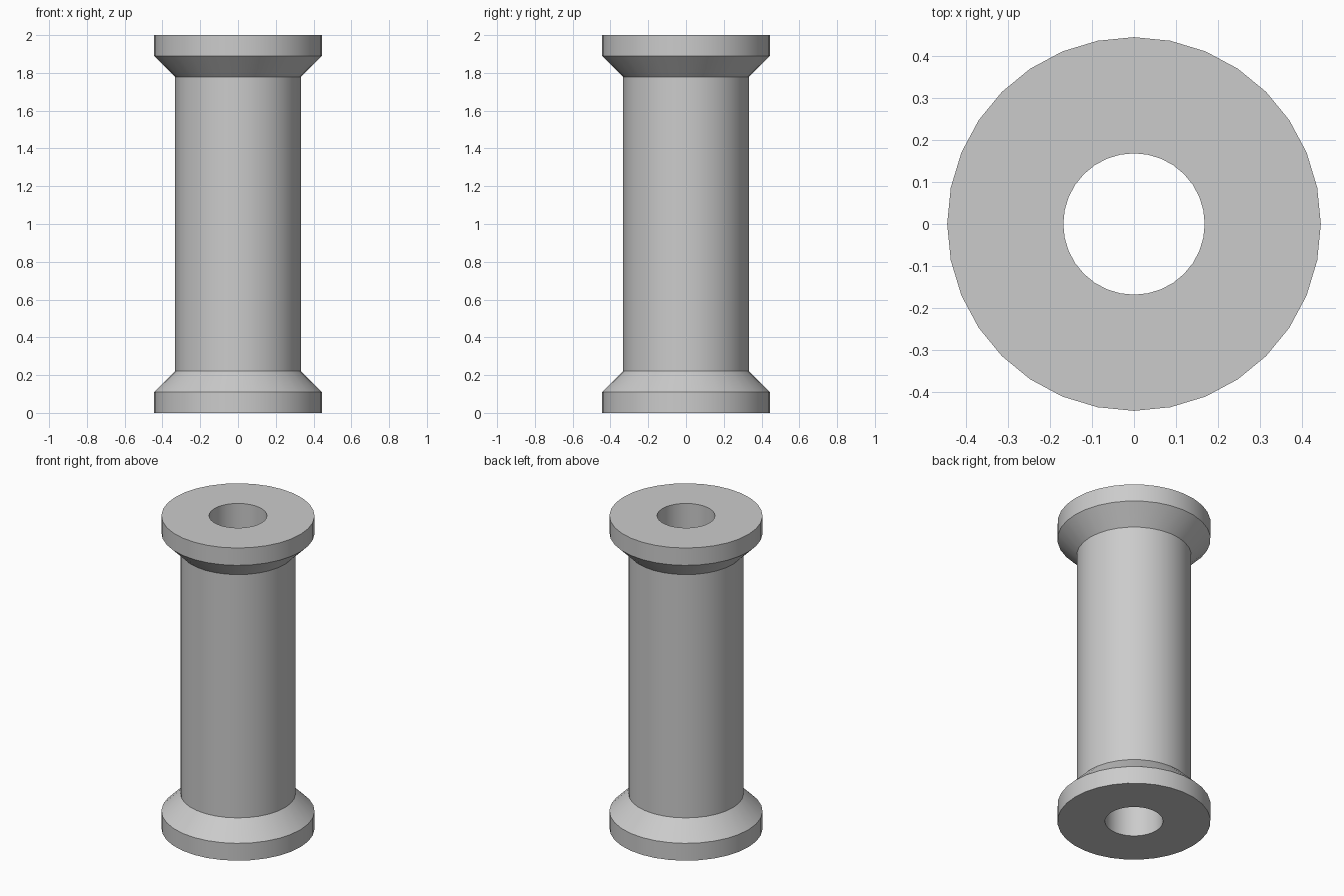
import bpy
import bmesh
from math import radians, tau
from mathutils import Matrix

SIDES = 32
HEIGHT = 2.0
BORE, BARREL, FLANGE = 0.168, 0.333, 0.444   # radii
RIM, SLOPE = 0.111, 0.222                    # heights of rim and cone top

cube = bpy.data.objects.get("Cube")
if cube:
    bpy.data.objects.remove(cube, do_unlink=True)

# Plain grey finish
grey = bpy.data.materials.new("plain_grey")
grey.use_nodes = True
colour = (0.6, 0.6, 0.6, 1.0)
grey.diffuse_color = colour
grey.node_tree.nodes["Principled BSDF"].inputs["Base Color"].default_value = colour


def lathe(name, profile):
    """Turn a closed (radius, height) profile around the z axis."""
    bm = bmesh.new()
    rings = []
    for i in range(SIDES):
        turn = Matrix.Rotation(tau * i / SIDES, 3, "Z")
        rings.append([bm.verts.new(turn @ Matrix.Identity(3).col[0] * r
                                   + Matrix.Identity(3).col[2] * z)
                      for r, z in profile])
    n = len(profile)
    for i, ring in enumerate(rings):
        nxt = rings[(i + 1) % SIDES]
        for j in range(n):
            k = (j + 1) % n
            bm.faces.new((ring[j], nxt[j], nxt[k], ring[k]))
    bmesh.ops.recalc_face_normals(bm, faces=bm.faces)
    mesh = bpy.data.meshes.new(name)
    bm.to_mesh(mesh)
    bm.free()
    mesh.materials.append(grey)
    obj = bpy.data.objects.new(name, mesh)
    bpy.context.collection.objects.link(obj)
    return obj


# Spool: flange, cone and barrel, mirrored top to bottom, with a through bore
lower = [(BORE, 0), (FLANGE, 0), (FLANGE, RIM), (BARREL, SLOPE)]
upper = [(r, HEIGHT - z) for r, z in reversed(lower)]
spool = lathe("spool", lower + upper)

# Smooth round walls, crisp edges
bpy.ops.object.select_all(action="DESELECT")
spool.select_set(True)
bpy.context.view_layer.objects.active = spool
bpy.ops.object.shade_smooth_by_angle(angle=radians(30))
